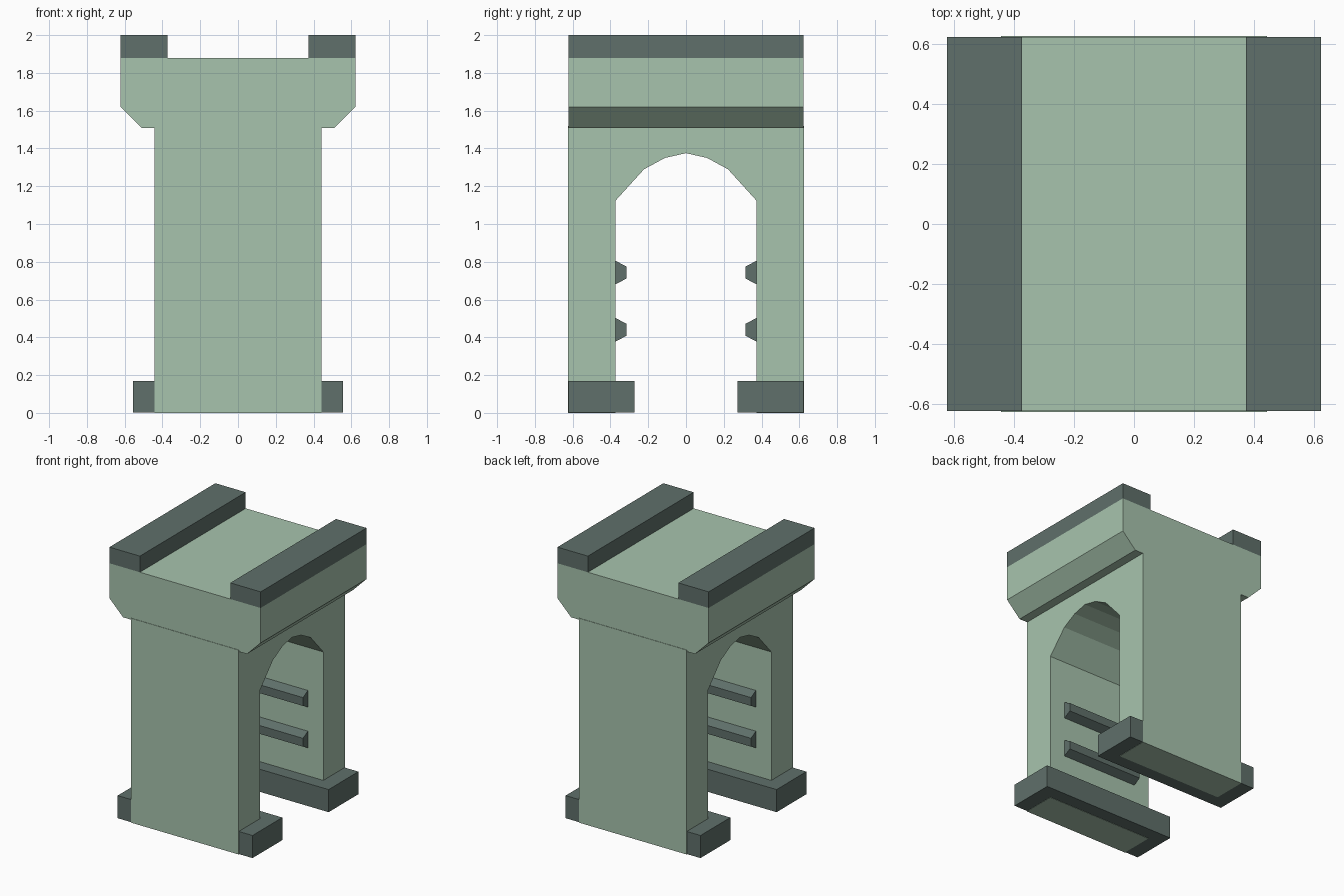
import bpy, bmesh

if "Cube" in bpy.data.objects:
    bpy.data.objects.remove(bpy.data.objects["Cube"])


def material(name, color):
    m = bpy.data.materials.new(name)
    m.diffuse_color = color
    m.use_nodes = True
    m.node_tree.nodes["Principled BSDF"].inputs["Base Color"].default_value = m.diffuse_color
    return m


STONE = material("pale_green_stone", (0.39, 0.55, 0.42, 1))
TRIM = material("dark_trim", (0.115, 0.162, 0.145, 1))


def prism(name, profile, lo, hi, axis, mat):
    """Extrude a 2D profile along x (profile is y,z) or y (profile is x,z)."""
    place = (lambda a, b, t: (t, a, b)) if axis == "x" else (lambda a, b, t: (a, t, b))
    bm = bmesh.new()
    face = bm.faces.new([bm.verts.new(place(a, b, lo)) for a, b in profile])
    ext = bmesh.ops.extrude_face_region(bm, geom=[face])
    step = place(0, 0, hi - lo)
    bmesh.ops.translate(bm, vec=step, verts=[v for v in ext["geom"] if isinstance(v, bmesh.types.BMVert)])
    bmesh.ops.recalc_face_normals(bm, faces=bm.faces)
    mesh = bpy.data.meshes.new(name)
    bm.to_mesh(mesh)
    bm.free()
    mesh.materials.append(mat)
    ob = bpy.data.objects.new(name, mesh)
    bpy.context.collection.objects.link(ob)
    return ob


def rect(a0, a1, b0, b1):
    return [(a0, b0), (a1, b0), (a1, b1), (a0, b1)]


def mirrored(half):
    return half + [(-a, b) for a, b in reversed(half) if a]


D = 0.622  # half depth of cap, rails and feet

# Arched walls, very slightly proud of the cap and feet
half_arch = [(0.625, 1.52), (0.625, 0), (0.372, 0), (0.372, 1.125),
             (0.222, 1.29), (0.111, 1.35), (0, 1.375)]
prism("arch_wall", mirrored(half_arch), -0.442, 0.442, "x", STONE)

# Overhanging cap with chamfered underside
prism("cap", mirrored([(0.622, 1.88), (0.622, 1.62), (0.51, 1.508)]), -D, D, "y", STONE)

for side, label in ((1, "a"), (-1, "b")):
    # Parapet rails along both edges of the roof
    prism("roof_rail_" + label, rect(side * 0.372, side * 0.622, 1.88, 2.0), -D, D, "y", TRIM)
    # Feet wrapping the wall bases
    prism("foot_" + label, rect(side * 0.272, side * D, 0.002, 0.17), -0.555, 0.555, "x", TRIM)
    # Bevelled ledges on the inner walls
    for i, z in enumerate((0.44, 0.743)):
        ledge = [(side * 0.374, z - 0.063), (side * 0.314, z - 0.031),
                 (side * 0.314, z + 0.031), (side * 0.374, z + 0.063)]
        prism(f"inner_ledge_{label}_{i}", ledge, -0.315, 0.315, "x", TRIM)
